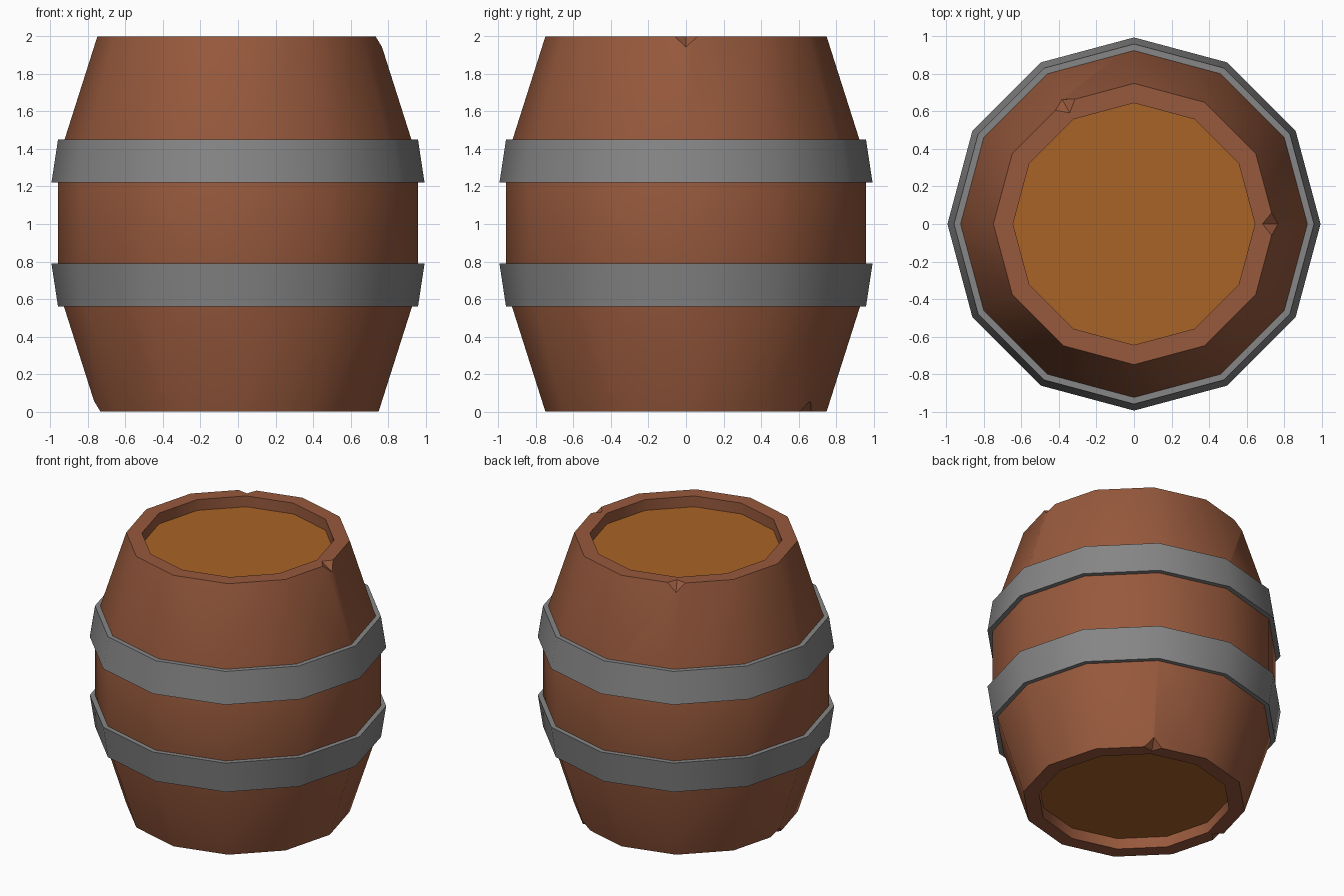
import bpy
import bmesh
from math import sin, cos, pi, radians
from mathutils import Vector, Matrix

SIDES = 12

cube = bpy.data.objects.get("Cube")
if cube:
    bpy.data.objects.remove(cube, do_unlink=True)


def material(name, rgb):
    mat = bpy.data.materials.new(name)
    mat.use_nodes = True
    color = (*rgb, 1.0)
    mat.diffuse_color = color
    node = next(n for n in mat.node_tree.nodes if n.type == 'BSDF_PRINCIPLED')
    node.inputs["Base Color"].default_value = color
    node.inputs["Roughness"].default_value = 0.8
    return mat


wood = material("brown wood", (0.31, 0.10, 0.046))
lid_wood = material("golden wood", (0.40, 0.125, 0.020))
iron = material("grey iron", (0.24, 0.24, 0.24))


def finish(name, bm, mat=None):
    bmesh.ops.recalc_face_normals(bm, faces=bm.faces[:])
    mesh = bpy.data.meshes.new(name)
    bm.to_mesh(mesh)
    bm.free()
    obj = bpy.data.objects.new(name, mesh)
    bpy.context.collection.objects.link(obj)
    if mat:
        mesh.materials.append(mat)
    return obj


def lathe_ring(name, profile, mat):
    """Spin a closed (radius, height) profile around the z axis."""
    bm = bmesh.new()
    rings = []
    for i in range(SIDES):
        a = 2 * pi * i / SIDES
        rings.append([bm.verts.new((r * cos(a), r * sin(a), z)) for r, z in profile])
    count = len(profile)
    for i in range(SIDES):
        here, there = rings[i], rings[(i + 1) % SIDES]
        for j in range(count):
            k = (j + 1) % count
            bm.faces.new((here[j], there[j], there[k], here[k]))
    return finish(name, bm, mat)


def select_only(obj):
    bpy.ops.object.select_all(action='DESELECT')
    obj.select_set(True)
    bpy.context.view_layer.objects.active = obj


def smooth(obj):
    select_only(obj)
    bpy.ops.object.shade_smooth_by_angle(angle=radians(35))


# Staves: bulging shell with a straight middle and open ends
staves = lathe_ring("barrel_body", [
    (0.645, 0), (0.75, 0), (0.96, 0.66), (0.96, 1.34), (0.75, 2), (0.645, 2)], wood)


# Chips knocked out of the rim corners
def chip(angle, top):
    points = [(0.734, 0.06, 2), (0.734, -0.06, 2), (0.685, 0, 2),
              (0.768, 0, 1.943), (0.86, 0, 2.08)]
    turn = Matrix.Rotation(radians(angle), 3, 'Z')
    bm = bmesh.new()
    for x, y, z in points:
        bm.verts.new(turn @ Vector((x, y, z if top else 2 - z)))
    bmesh.ops.convex_hull(bm, input=bm.verts[:])
    cutter = finish("chip_cutter", bm)
    cutter.hide_render = True
    mod = staves.modifiers.new("chip", 'BOOLEAN')
    mod.operation = 'DIFFERENCE'
    mod.solver = 'EXACT'
    mod.object = cutter
    select_only(staves)
    bpy.ops.object.modifier_apply(modifier=mod.name)
    bpy.data.objects.remove(cutter, do_unlink=True)


for angle, top in ((0, True), (120, True), (60, False), (180, False)):
    chip(angle, top)
smooth(staves)

# Recessed lids at both ends
for name, z in (("bottom_lid", 0.095), ("top_lid", 1.905)):
    bm = bmesh.new()
    bmesh.ops.create_cone(bm, cap_ends=True, segments=SIDES, radius1=0.645,
                          radius2=0.645, depth=0.03,
                          matrix=Matrix.Translation((0, 0, z)))
    finish(name, bm, lid_wood)

# Iron hoops: mirrored bands that flare toward the middle
hoop = [(0.90, 1.22), (0.995, 1.22), (0.96, 1.45), (0.90, 1.45)]
smooth(lathe_ring("upper_hoop", hoop, iron))
smooth(lathe_ring("lower_hoop", [(r, 2.01 - z) for r, z in hoop], iron))
